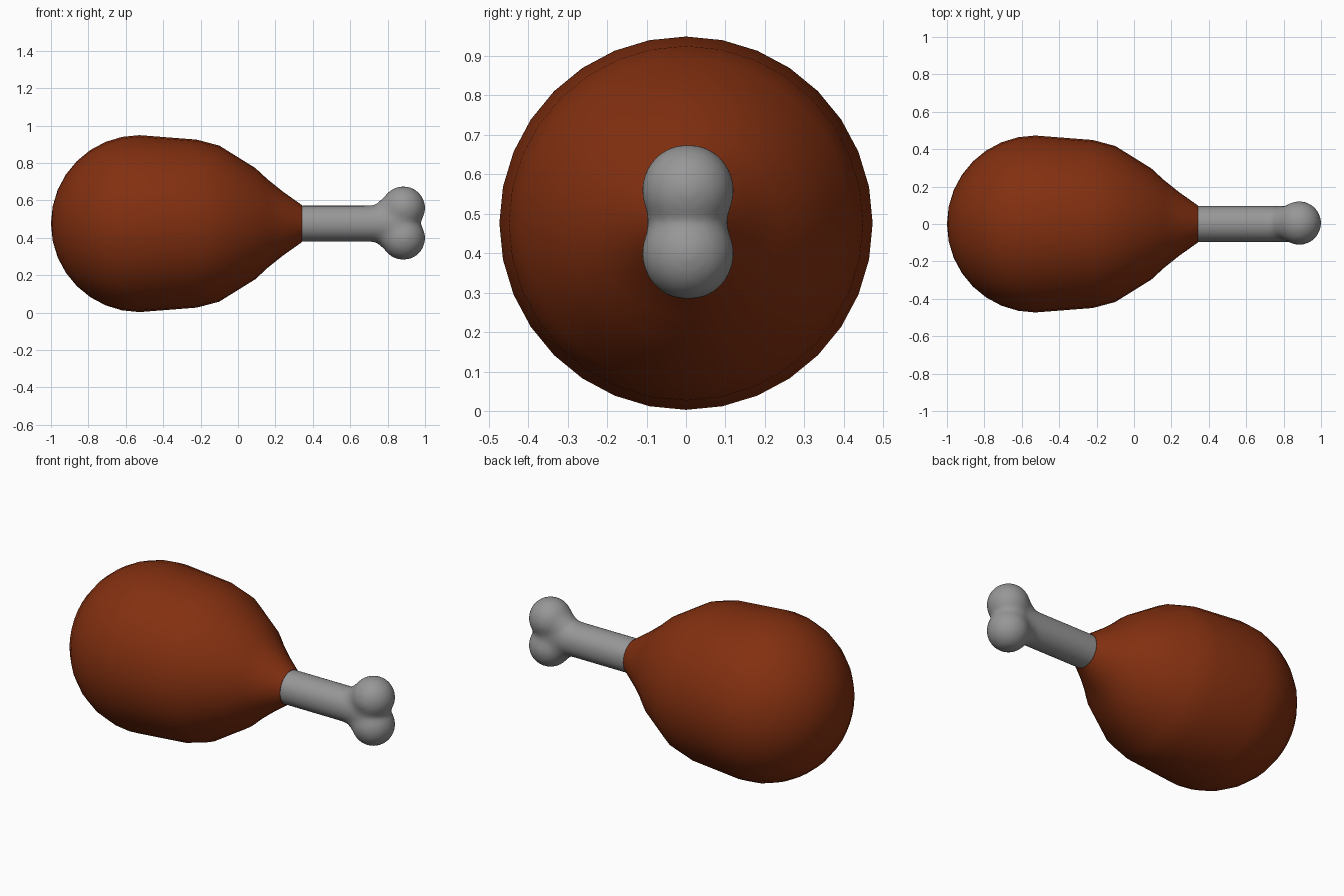
import bpy, bmesh, math
from mathutils import Matrix

if "Cube" in bpy.data.objects:
    bpy.data.objects.remove(bpy.data.objects["Cube"])

CZ = 0.476  # height of the long axis


def make_object(name, bm, colour):
    bmesh.ops.recalc_face_normals(bm, faces=bm.faces)
    mesh = bpy.data.meshes.new(name)
    bm.to_mesh(mesh)
    bm.free()
    obj = bpy.data.objects.new(name, mesh)
    bpy.context.collection.objects.link(obj)
    mat = bpy.data.materials.new(name + "_colour")
    mat.diffuse_color = (*colour, 1)
    mat.use_nodes = True
    mat.node_tree.nodes["Principled BSDF"].inputs["Base Color"].default_value = mat.diffuse_color
    mesh.materials.append(mat)
    return obj


def lathe_x(bm, profile, sides=32):
    """Turned surface along x from (x, radius) points."""
    rings = []
    for x, r in profile:
        rings.append([bm.verts.new((x, r * math.cos(a), CZ + r * math.sin(a)))
                      for a in (2 * math.pi * i / sides for i in range(sides))])
    for a, b in zip(rings, rings[1:]):
        for i in range(sides):
            j = (i + 1) % sides
            bm.faces.new((a[i], a[j], b[j], b[i]))
    return rings


def ball(bm, x, dz, r):
    bmesh.ops.create_uvsphere(bm, u_segments=32, v_segments=16, radius=r,
                              matrix=Matrix.Translation((x, 0.005, CZ + 0.003 + dz)))


# Meat: rounded back end, then a taper to the bone
R, X0 = 0.473, -0.527
step = math.pi / 16
profile = [(X0 - R * math.cos(k * step), R * math.sin(k * step)) for k in range(1, 9)]
profile += [(-0.22, 0.449), (-0.10, 0.417), (0.093, 0.297),
            (0.16, 0.235), (0.24, 0.171), (0.343, 0.098)]
bm = bmesh.new()
rings = lathe_x(bm, profile)
pole = bm.verts.new((X0 - R, 0, CZ))
for i in range(32):
    bm.faces.new((rings[0][(i + 1) % 32], rings[0][i], pole))
bm.faces.new(rings[-1])
meat = make_object("meat", bm, (0.226, 0.029, 0.005))

# Bone: shaft and two knuckles fused into one soft surface
bm = bmesh.new()
rings = lathe_x(bm, [(0.28, 0.098), (0.88, 0.098)])
bm.faces.new(rings[0])
bm.faces.new(rings[1])
ball(bm, 0.87, 0, 0.1)  # filling between the knuckles
for s in (-1, 1):
    ball(bm, 0.884, s * 0.08, 0.119)   # knuckle
    ball(bm, 0.818, s * 0.052, 0.092)  # flare from the shaft
bone = make_object("bone", bm, (0.31, 0.31, 0.31))
remesh = bone.modifiers.new("fuse", 'REMESH')
remesh.mode = 'VOXEL'
remesh.voxel_size = 0.01
remesh.use_smooth_shade = True
smooth = bone.modifiers.new("soften", 'SMOOTH')
smooth.factor = 0.5
smooth.iterations = 40

# Smooth shading, keeping the cut end of the meat crisp
bpy.ops.object.select_all(action='DESELECT')
meat.select_set(True)
bpy.context.view_layer.objects.active = meat
bpy.ops.object.shade_smooth_by_angle(angle=math.radians(40))
